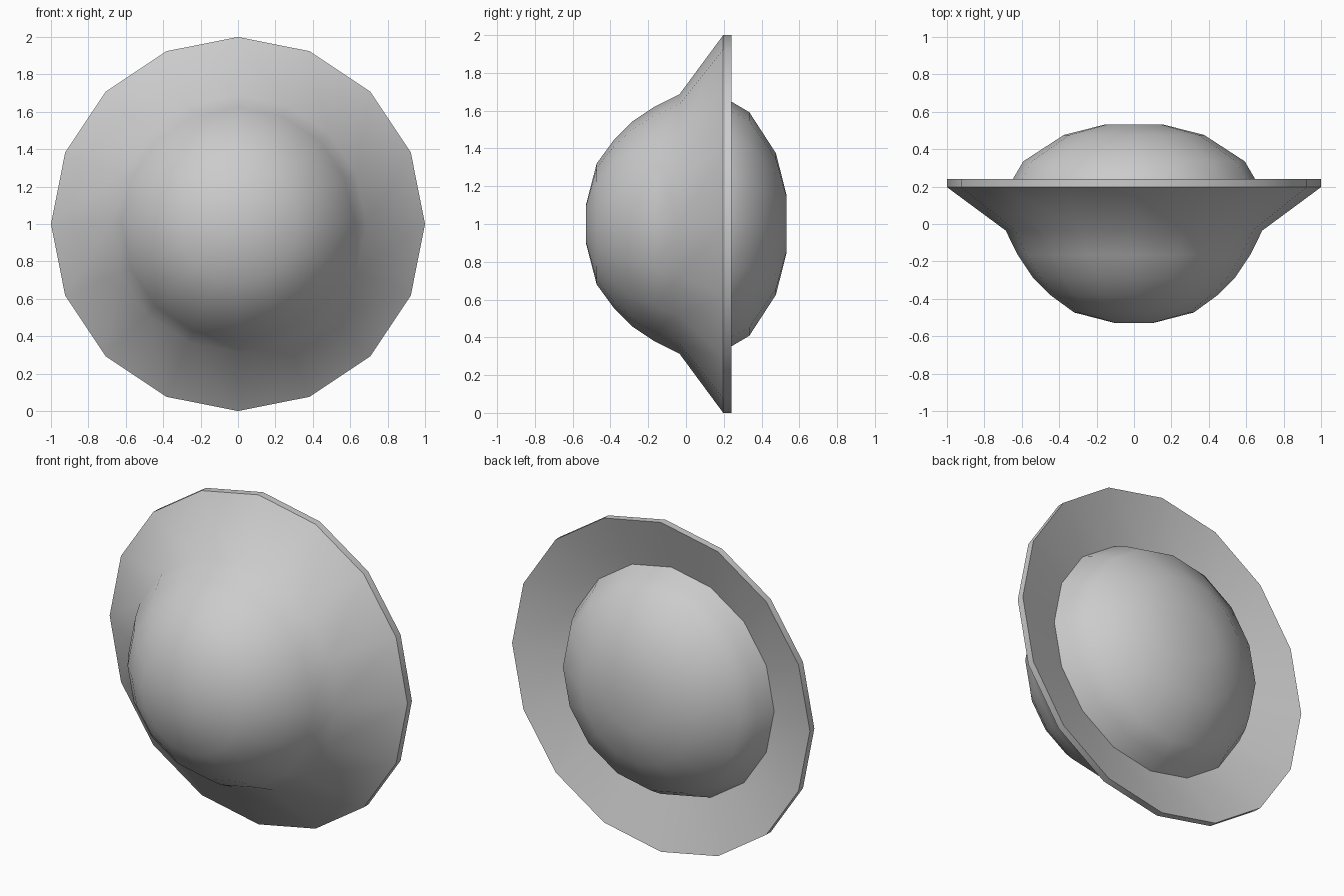
import bpy, bmesh, math

if "Cube" in bpy.data.objects:
    bpy.data.objects.remove(bpy.data.objects["Cube"])

SIDES = 16


def lathe(name, profile, cap_front=False, cap_back=False):
    """Spin (radius, y) points, listed front to back, about the y axis at z = 1."""
    bm = bmesh.new()
    rings = []
    for r, y in profile:
        angles = [2 * math.pi * i / SIDES for i in range(SIDES)]
        rings.append([bm.verts.new((r * math.cos(a), y, 1 + r * math.sin(a)))
                      for a in angles])
    for a, b in zip(rings, rings[1:]):
        for i in range(SIDES):
            j = (i + 1) % SIDES
            bm.faces.new((a[i], b[i], b[j], a[j]))
    if cap_front:
        bm.faces.new(rings[0])
    if cap_back:
        bm.faces.new(rings[-1][::-1])
    mesh = bpy.data.meshes.new(name)
    bm.to_mesh(mesh)
    bm.free()
    obj = bpy.data.objects.new(name, mesh)
    bpy.context.collection.objects.link(obj)
    bpy.ops.object.select_all(action='DESELECT')
    obj.select_set(True)
    bpy.context.view_layer.objects.active = obj
    bpy.ops.object.shade_smooth_by_angle(angle=math.radians(32))
    return obj


# Front dome flaring into the wide rim, then the shallow hollow behind the rim
lathe("flared_shell", [
    (0.10, -0.53), (0.32, -0.473), (0.45, -0.378), (0.542, -0.285),
    (0.622, -0.165), (0.686, -0.035), (1.0, 0.197), (1.0, 0.24),
    (0.69, 0.14)], cap_front=True)

# Rounded dome set into the hollow at the back
lathe("back_dome", [
    (0.69, 0.14), (0.648, 0.24), (0.592, 0.335),
    (0.375, 0.476), (0.155, 0.532)], cap_back=True)
